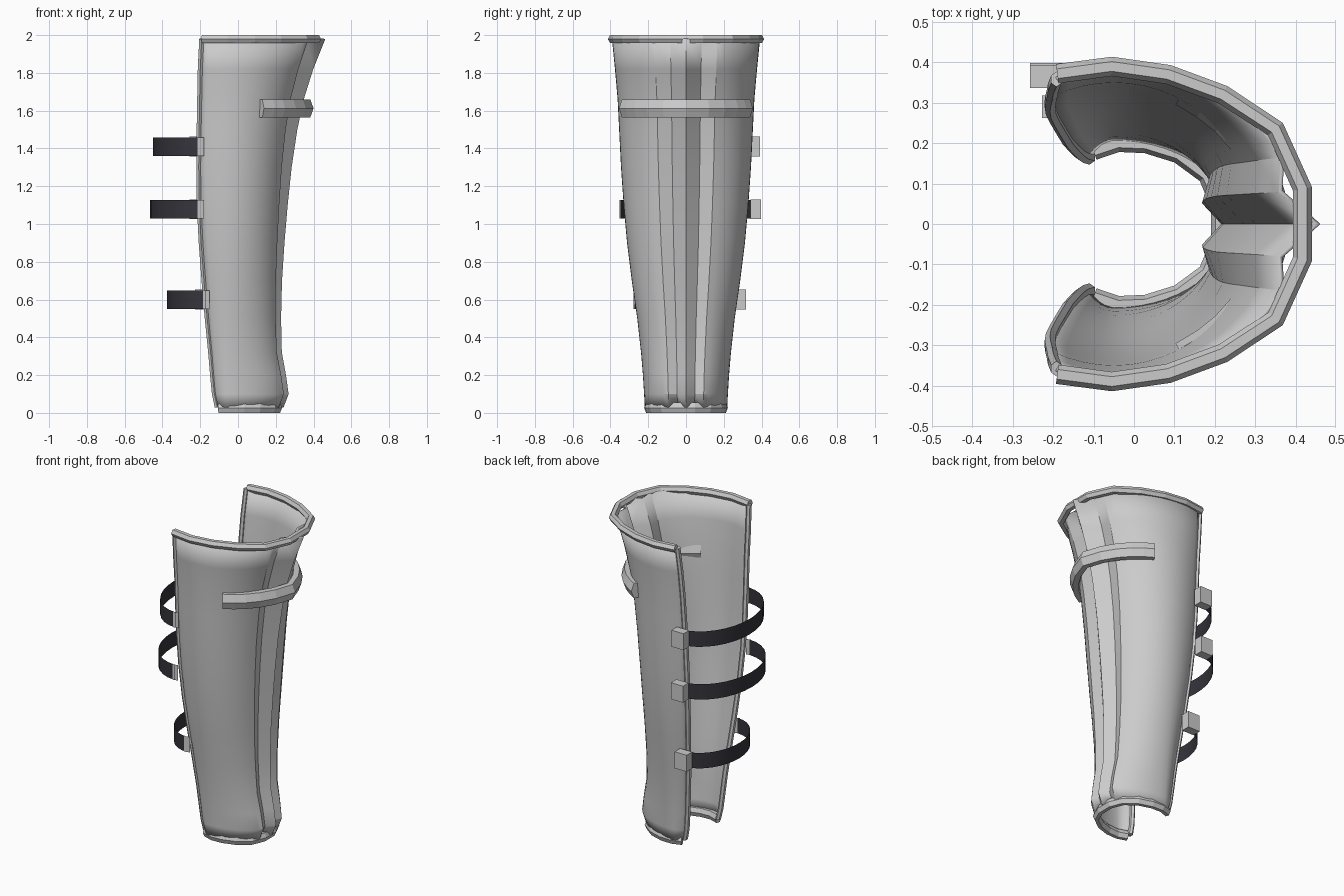
import bpy, math
from mathutils import Vector

if "Cube" in bpy.data.objects:
    bpy.data.objects.remove(bpy.data.objects["Cube"])


def make(name, verts, faces, smooth=None, mat=None):
    me = bpy.data.meshes.new(name)
    me.from_pydata([tuple(v) for v in verts], [], faces)
    me.update()
    ob = bpy.data.objects.new(name, me)
    bpy.context.collection.objects.link(ob)
    if mat:
        me.materials.append(mat)
    if smooth:
        bpy.ops.object.select_all(action='DESELECT')
        bpy.context.view_layer.objects.active = ob
        ob.select_set(True)
        bpy.ops.object.shade_smooth_by_angle(angle=math.radians(smooth))
    return ob


def grid_faces(rows, cols, wrap=False):
    n = cols if wrap else cols - 1
    return [(r * cols + c, r * cols + (c + 1) % cols, (r + 1) * cols + (c + 1) % cols, (r + 1) * cols + c)
            for r in range(rows - 1) for c in range(n)]


def bar(name, path, ru, rv, up, smooth=None):
    """Six-sided closed bar swept along a path; ru across, rv along 'up'."""
    path = [Vector(p) for p in path]
    up = Vector(up)
    verts = []
    for i, p in enumerate(path):
        t = path[min(i + 1, len(path) - 1)] - path[max(i - 1, 0)]
        u = t.cross(up).normalized()
        for k in range(6):
            a = math.pi * k / 3
            verts.append(p + u * ru * math.cos(a) + up * rv * math.sin(a) / 0.866)
    n = len(path)
    faces = grid_faces(n, 6, True) + [tuple(range(5, -1, -1)), tuple(range((n - 1) * 6, n * 6))]
    return make(name, verts, faces, smooth)


def mirrored(half, z):
    """Half outline from back edge to front, mirrored over y."""
    pts = [(x, y, z) for x, y in half]
    return pts + [(x, -y, z) for x, y in reversed(half) if y > 0]


# Shell levels: z, half width, front ridge x, back edge x
LEVELS = [(0.03, .212, .235, -.11), (0.10, .216, .262, -.125), (0.20, .222, .248, -.135),
          (0.32, .232, .226, -.145), (0.50, .252, .222, -.163), (0.70, .281, .227, -.18),
          (0.90, .306, .24, -.195), (1.10, .324, .257, -.205), (1.30, .338, .278, -.208),
          (1.50, .348, .308, -.206), (1.66, .356, .342, -.203), (1.82, .37, .392, -.2), (1.98, .386, .456, -.192)]


def section(z, w, f, e):
    t = z / 2
    half = []
    k = 0.78 + 0.15 * t                       # inward turn of the back edge
    for s in (1, .75, .5, .25):
        half.append((-.05 + (e + .05) * s, w * (1 - (1 - k) * s ** 2)))
    ridge = f - (.025 + .065 * t ** 2)
    amp = (ridge + .05) / .903
    a_end = math.acos(.43)
    for i in range(11):
        a = a_end * i / 10
        half.append((-.05 + amp * math.sin(a), w * math.cos(a)))
    half.append((f - .045 - .05 * t * t, w * .21))  # flute valley
    half.append((f, 0))                             # shin ridge
    return mirrored(half, z)


# Fluted shin shell
rows = [section(*lv) for lv in LEVELS]
cols = len(rows[0])
shell = make("shin_shell", [p for r in rows for p in r], grid_faces(len(rows), cols), 22)
sol = shell.modifiers.new("thickness", 'SOLIDIFY')
sol.thickness = .012
sol.offset = 0

# Rolled vertical edges
for name, i in (("left_edge_trim", 0), ("right_edge_trim", -1)):
    bar(name, [r[i] for r in rows], .019, .013, (1, 0, 0), 40)

# Top and bottom rims
top = [(-.19, .372), (-.055, .39), (.085, .37), (.22, .32), (.35, .235), (.417, .087)]
bar("top_rim", mirrored(top, 1.979), .024, .021, (0, 0, 1))
bottom = [(-.1, .18), (-.04, .2), (.03, .197), (.11, .172), (.18, .12), (.212, .045)]
bar("bottom_rim", mirrored(bottom, .027), .022, .027, (0, 0, 1))

# Knee band around the front
band = [(.12, .325), (.175, .292), (.225, .252), (.28, .19), (.328, .11), (.366, 0)]
bar("knee_band", mirrored(band, 1.612), .034, .047, (0, 0, 1))

# Straps with buckles behind the calf: z, half width, edge x, reach x
dark = bpy.data.materials.new("dark_leather")
dark.diffuse_color = (.035, .035, .045, 1)
dark.use_nodes = True
dark.node_tree.nodes["Principled BSDF"].inputs["Base Color"].default_value = dark.diffuse_color
for n, (z, w, x0, x1, by) in enumerate([(.6, .275, -.17, -.375, .29), (1.078, .35, -.2, -.465, .37),
                                        (1.41, .345, -.2, -.45, .365)]):
    h, seg = .049, 16
    verts = []
    for zz in (z - h, z + h):
        for i in range(seg + 1):
            a = math.pi * i / seg
            verts.append((x0 + (x1 - x0) * math.sin(a), w * math.cos(a), zz))
    make(f"strap_{n + 1}", verts, grid_faces(2, seg + 1), 40, dark)
    # Strap end tab on the far side
    make(f"strap_tab_{n + 1}", [(x0 - .015, -w - .003, z - h), (x0 + .02, -w + .005, z - h),
                                (x0 - .015, -w - .003, z + h), (x0 + .02, -w + .005, z + h)], [(0, 1, 3, 2)])
    # Buckle block
    bpy.ops.mesh.primitive_cube_add(size=1, location=(x0 - .015, by, z))
    b = bpy.context.object
    b.name = f"buckle_{n + 1}"
    b.scale = (.085, .056, .105)
